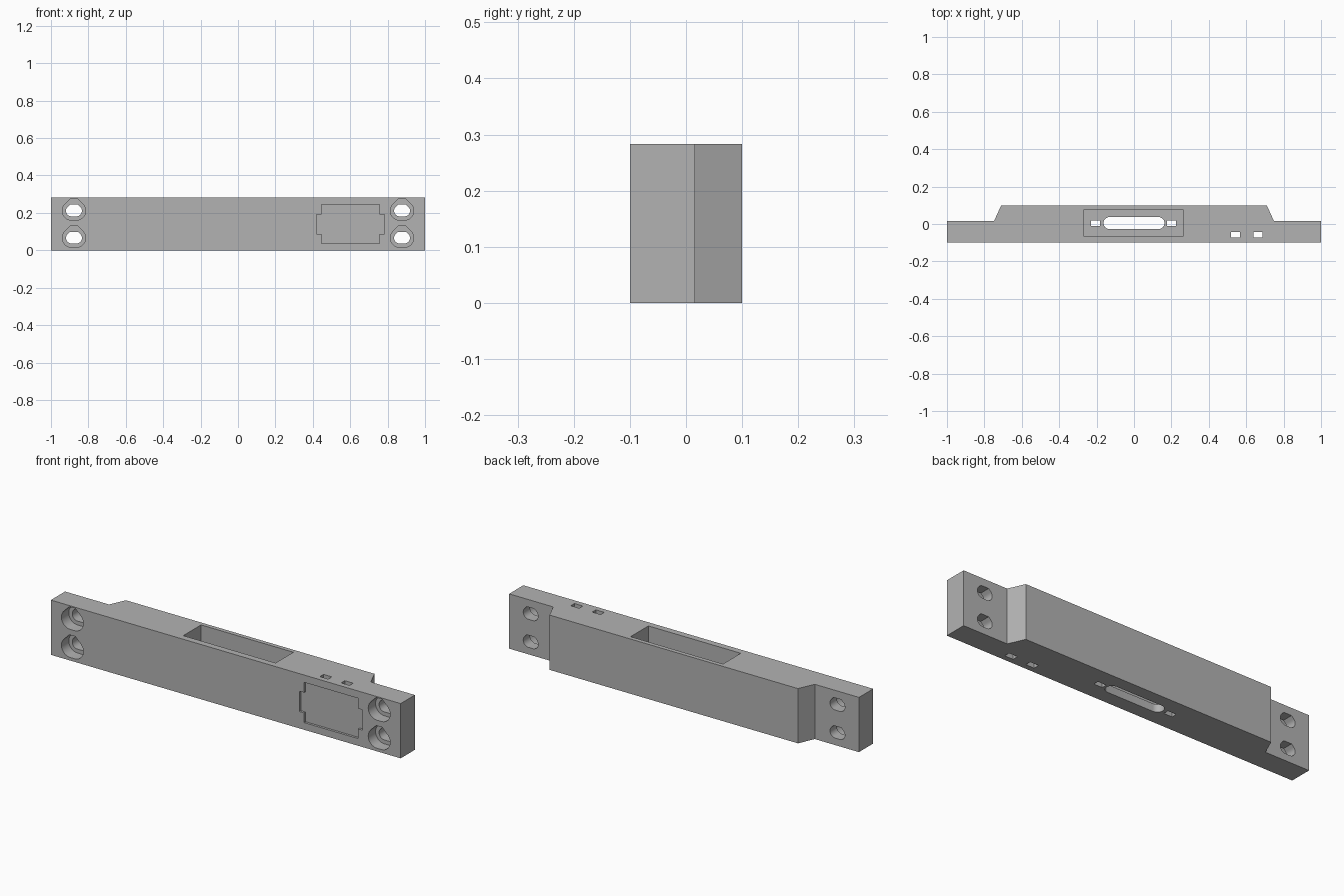
import bpy, bmesh
from math import sin, cos, pi
from mathutils import Vector

cube = bpy.data.objects.get("Cube")
if cube:
    bpy.data.objects.remove(cube, do_unlink=True)

H = 0.283                       # bar height
FRONT, STEP, BACK = -0.1, 0.016, 0.1

grey = bpy.data.materials.new("matte grey")
grey.use_nodes = True
colour = (0.45, 0.45, 0.45, 1)
grey.diffuse_color = colour
grey.node_tree.nodes["Principled BSDF"].inputs["Base Color"].default_value = colour


def prism(name, outline, axis, start, end):
    """Extrude an outline along z (outline in x, y) or along y (outline in x, z)."""
    bm = bmesh.new()
    place = (lambda u, v, w: (u, v, w)) if axis == "z" else (lambda u, v, w: (u, w, v))
    face = bm.faces.new([bm.verts.new(place(u, v, start)) for u, v in outline])
    ext = bmesh.ops.extrude_face_region(bm, geom=[face])
    moved = [g for g in ext["geom"] if isinstance(g, bmesh.types.BMVert)]
    bmesh.ops.translate(bm, verts=moved, vec=Vector(place(0, 0, end - start)))
    bmesh.ops.recalc_face_normals(bm, faces=bm.faces)
    mesh = bpy.data.meshes.new(name)
    bm.to_mesh(mesh)
    bm.free()
    mesh.materials.append(grey)
    obj = bpy.data.objects.new(name, mesh)
    bpy.context.collection.objects.link(obj)
    return obj


def rect(x0, x1, y0, y1):
    return [(x0, y0), (x1, y0), (x1, y1), (x0, y1)]


def slot(cx, cy, half, r, steps=16):
    """Rounded slot lying along the first axis."""
    right = [(cx + half + r * cos(a), cy + r * sin(a))
             for a in (pi * (i / steps - 0.5) for i in range(steps + 1))]
    left = [(2 * cx - x, 2 * cy - y) for x, y in right]
    return right + left


def teardrop(cx, cz, half, r, top, steps=18):
    """Slot with a round bottom, 45 degree shoulders and a flat top."""
    arc = [(cx + half + r * cos(a), cz + r * sin(a))
           for a in (pi * (-0.5 + 0.75 * i / steps) for i in range(steps + 1))
           if a <= pi / 4 + 1e-6]
    arc.append((cx + half + r * 2 ** 0.5 - top, cz + top))
    return arc + [(2 * cx - x, z) for x, z in reversed(arc)]


# Bar with a raised, sloped back section
bar = prism("mounting_bar", [(-1, FRONT), (1, FRONT), (1, STEP), (0.748, STEP),
                             (0.71, BACK), (-0.71, BACK), (-0.748, STEP), (-1, STEP)],
            "z", 0, H)

cutters = []

# Counterbored screw holes at both ends
for x in (-0.877, 0.877):
    for z in (0.066, 0.211):
        cutters.append(prism("screw_hole", teardrop(x, z, 0.0125, 0.03, 0.033),
                             "y", -0.2, 0.2))
        cutters.append(prism("screw_head_recess", teardrop(x, z, 0.0125, 0.05, 0.066),
                             "y", -0.2, -0.04))

# Shallow cover recess with side ears
cutters.append(prism("cover_recess", [
    (0.447, 0.037), (0.757, 0.037), (0.757, 0.087), (0.783, 0.087),
    (0.783, 0.192), (0.757, 0.192), (0.757, 0.245), (0.447, 0.245),
    (0.447, 0.192), (0.421, 0.192), (0.421, 0.087), (0.447, 0.087)],
    "y", -0.2, FRONT + 0.012))

# Deep pocket from the top, with a slot and two tie holes through its floor
cutters.append(prism("top_pocket", rect(-0.266, 0.262, -0.067, 0.078), "z", 0.04, 0.5))
cutters.append(prism("floor_slot", slot(0, 0.005, 0.131, 0.032), "z", -0.2, 0.1))
for x in (-0.205, 0.2):
    cutters.append(prism("floor_tie_hole", rect(x - 0.024, x + 0.024, -0.01, 0.018),
                         "z", -0.2, 0.1))

# Two narrow tie holes through the full height
for x in (0.542, 0.664):
    cutters.append(prism("side_tie_hole", rect(x - 0.024, x + 0.024, -0.072, -0.042),
                         "z", -0.2, 0.5))

for cutter in cutters:
    cutter.hide_render = True
    mod = bar.modifiers.new(cutter.name, "BOOLEAN")
    mod.operation = "DIFFERENCE"
    mod.solver = "EXACT"
    mod.object = cutter

# Bake the cuts and drop the cutters
graph = bpy.context.evaluated_depsgraph_get()
mesh = bpy.data.meshes.new_from_object(bar.evaluated_get(graph))
bar.modifiers.clear()
bar.data = mesh
mesh.name = "mounting_bar"
for cutter in cutters:
    bpy.data.objects.remove(cutter, do_unlink=True)

# Smooth the round holes, keep every corner sharp
bpy.ops.object.select_all(action="DESELECT")
bar.select_set(True)
bpy.context.view_layer.objects.active = bar
bpy.ops.object.shade_smooth_by_angle(angle=pi / 6)
